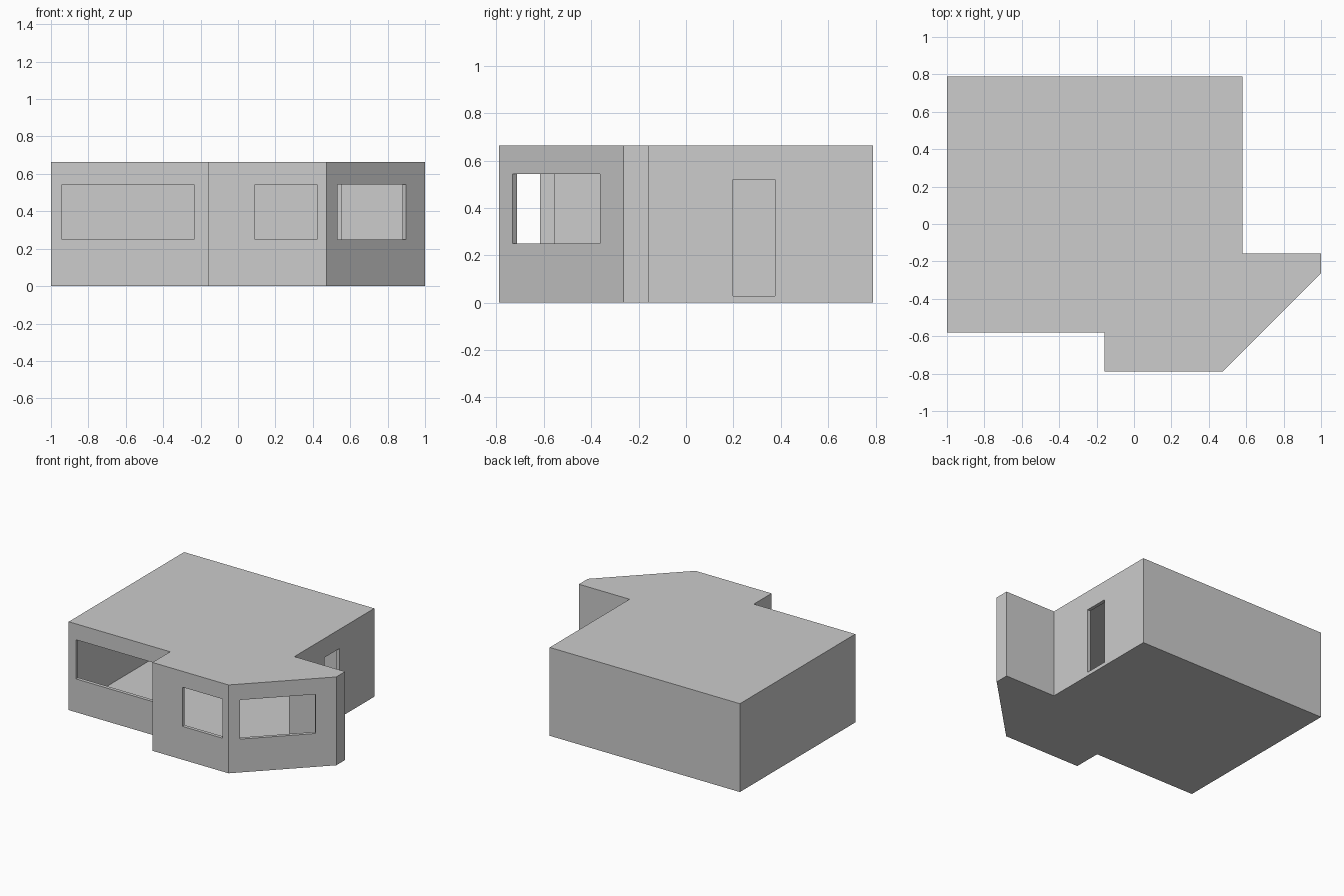
import bpy, bmesh
from mathutils import Vector

if "Cube" in bpy.data.objects:
    bpy.data.objects.remove(bpy.data.objects["Cube"], do_unlink=True)

WALL = 0.026
HEIGHT = 0.663
SILL, HEAD = 0.25, 0.544

plaster = bpy.data.materials.new("light_grey_plaster")
plaster.use_nodes = True
GREY = (0.604, 0.604, 0.604, 1)
plaster.diffuse_color = GREY
plaster.node_tree.nodes["Principled BSDF"].inputs["Base Color"].default_value = GREY


def prism(name, outline, z0, z1):
    """Extrude a plan outline between two heights."""
    bm = bmesh.new()
    face = bm.faces.new([bm.verts.new((x, y, z0)) for x, y in outline])
    top = bmesh.ops.extrude_face_region(bm, geom=[face])["geom"]
    bmesh.ops.translate(bm, vec=(0, 0, z1 - z0),
                        verts=[v for v in top if isinstance(v, bmesh.types.BMVert)])
    bmesh.ops.recalc_face_normals(bm, faces=bm.faces)
    mesh = bpy.data.meshes.new(name)
    bm.to_mesh(mesh)
    bm.free()
    mesh.materials.append(plaster)
    obj = bpy.data.objects.new(name, mesh)
    bpy.context.collection.objects.link(obj)
    return obj


def inset(outline, t):
    """Offset a counter-clockwise outline inwards with mitred corners."""
    pts = [Vector(p) for p in outline]
    result = []
    for i, p in enumerate(pts):
        d1 = (p - pts[i - 1]).normalized()
        d2 = (pts[(i + 1) % len(pts)] - p).normalized()
        n1, n2 = Vector((-d1.y, d1.x)), Vector((-d2.y, d2.x))
        result.append(p + (n1 + n2) * t / (1 + n1.dot(n2)))
    return result


def opening(name, a, b, z0=SILL, z1=HEAD):
    """Cutter through the wall between two plan points."""
    a, b = Vector(a), Vector(b)
    d = (b - a).normalized()
    n = Vector((-d.y, d.x)) * 0.05
    return prism(name, [a - n, b - n, b + n, a + n], z0, z1)


# House shell with an angled front bay
plan = [(-1, -0.579), (-0.158, -0.579), (-0.158, -0.789), (0.474, -0.789),
        (1, -0.263), (1, -0.158), (0.579, -0.158), (0.579, 0.789), (-1, 0.789)]
house = prism("house_shell", plan, 0, HEIGHT)

# Hollow interior, windows and side door
cutters = [
    prism("interior_space", inset(plan, WALL), WALL, HEIGHT - WALL),
    opening("wide_window", (-0.94, -0.579), (-0.235, -0.579)),
    opening("bay_front_window", (0.091, -0.789), (0.422, -0.789)),
    opening("bay_angled_window", (0.531, -0.732), (0.899, -0.364)),
    opening("bay_side_window", (-0.158, -0.617), (-0.158, -0.75)),
    opening("side_door", (0.579, 0.198), (0.579, 0.376), 0.0275, 0.519),
]
for cutter in cutters:
    cutter.hide_render = True
    mod = house.modifiers.new(cutter.name, "BOOLEAN")
    mod.operation = "DIFFERENCE"
    mod.solver = "EXACT"
    mod.object = cutter

# Bake the openings and drop the cutters
bpy.context.view_layer.update()
evaluated = house.evaluated_get(bpy.context.evaluated_depsgraph_get())
baked = bpy.data.meshes.new_from_object(evaluated)
house.modifiers.clear()
house.data = baked
for cutter in cutters:
    bpy.data.objects.remove(cutter, do_unlink=True)
